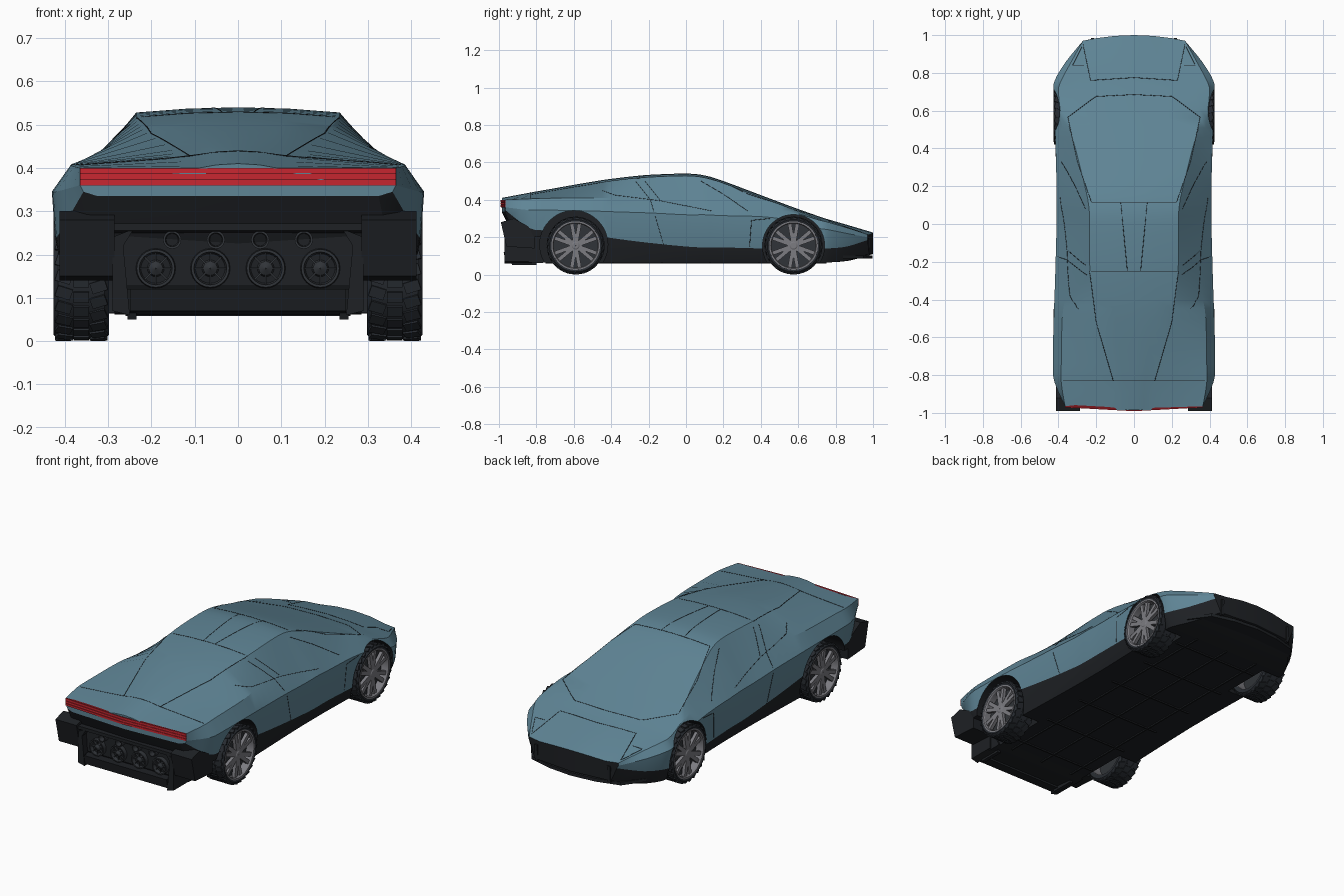
import bpy, bmesh
from math import sin, cos, pi, radians
from mathutils import Vector, Matrix

cube = bpy.data.objects.get("Cube")
if cube:
    bpy.data.objects.remove(cube)


def material(name, rgb):
    m = bpy.data.materials.new(name)
    m.use_nodes = True
    m.diffuse_color = (*rgb, 1)
    m.node_tree.nodes["Principled BSDF"].inputs["Base Color"].default_value = (*rgb, 1)
    return m


PAINT = material("blue grey paint", (0.115, 0.235, 0.305))
BLACK = material("black trim", (0.013, 0.015, 0.018))
RUBBER = material("tyre rubber", (0.02, 0.024, 0.03))
METAL = material("wheel metal", (0.2, 0.2, 0.22))
RED = material("tail light red", (0.58, 0.02, 0.03))
DARKRED = material("tail light dark red", (0.2, 0.008, 0.012))
VENT = material("vent grey", (0.03, 0.034, 0.04))


def finish(name, bm, *mats, angle=25):
    bmesh.ops.recalc_face_normals(bm, faces=bm.faces)
    me = bpy.data.meshes.new(name)
    bm.to_mesh(me)
    bm.free()
    for m in mats:
        me.materials.append(m)
    ob = bpy.data.objects.new(name, me)
    bpy.context.collection.objects.link(ob)
    if angle:
        smooth(ob, angle)
    return ob


def activate(ob):
    bpy.ops.object.select_all(action='DESELECT')
    ob.select_set(True)
    bpy.context.view_layer.objects.active = ob


def smooth(ob, angle):
    activate(ob)
    bpy.ops.object.shade_smooth_by_angle(angle=radians(angle))


def loft(bm, rings, closed=False):
    """Skin rings of points; returns vertex rings and faces by row."""
    vs = [[bm.verts.new(p) for p in r] for r in rings]
    n = len(vs[0])
    pairs = list(zip(vs, vs[1:])) + ([(vs[-1], vs[0])] if closed else [])
    faces = [(i, bm.faces.new((a[i], a[(i + 1) % n], b[(i + 1) % n], b[i])))
             for a, b in pairs for i in range(n)]
    return vs, faces


def prism(name, outline, axis, lo, hi, mat):
    """Extrude an outline along the axis; the outline uses the other two axes in order."""
    bm = bmesh.new()
    def place(p, d):
        q = list(p)
        q.insert("xyz".index(axis), d)
        return q
    (a, b), _ = loft(bm, [[place(p, d) for p in outline] for d in (lo, hi)])
    bm.faces.new(a)
    bm.faces.new(b)
    return finish(name, bm, mat, angle=0)


def box(bm, size, matrix):
    bmesh.ops.create_cube(bm, size=1, matrix=matrix @ Matrix.Diagonal((*size, 1)))


def lathe(bm, profile, centre, axis="x", steps=48):
    """Spin a closed (offset, radius) profile around an axis."""
    rings = []
    for k in range(steps):
        c, s = cos(2 * pi * k / steps), sin(2 * pi * k / steps)
        rings.append([Vector(centre) + Vector((o, r * c, r * s) if axis == "x" else (r * c, o, r * s))
                      for o, r in profile])
    loft(bm, rings, closed=True)


# Body stations: y, floor z, sill z, belt x z, shoulder x z, roof edge x, centre z
STATIONS = [
    (-.965, .335, .345, .365, .36, .365, .40, .10, .41),
    (-.84, .065, .25, .42, .345, .385, .405, .11, .437),
    (-.74, .065, .235, .43, .345, .385, .408, .14, .455),
    (-.5, .065, .21, .425, .34, .38, .41, .20, .497),
    (-.36, .065, .19, .42, .335, .36, .41, .225, .517),
    (-.2, .065, .17, .415, .33, .35, .405, .235, .533),
    (0, .065, .15, .41, .32, .345, .395, .235, .54),
    (.1, .065, .145, .41, .32, .35, .39, .24, .53),
    (.2, .065, .145, .41, .315, .355, .38, .26, .50),
    (.4, .065, .14, .415, .31, .365, .355, .31, .425),
    (.56, .065, .14, .42, .29, .385, .335, .35, .365),
    (.7, .065, .14, .425, .25, .40, .295, .32, .315),
    (.76, .065, .14, .42, .24, .385, .28, .29, .295),
    (.86, .075, .15, .36, .22, .33, .25, .25, .262),
    (.97, .11, .185, .27, .2, .27, .215, .2, .225),
]


def spline(rows, steps=3):
    """Smooth interpolation between the stations."""
    out = []
    for i in range(len(rows) - 1):
        p = [Vector(rows[min(max(i + k, 0), len(rows) - 1)]) for k in (-1, 0, 1, 2)]
        for t in (s / steps for s in range(steps)):
            out.append(p[1] + (p[2] - p[0]) * (t / 2)
                       + (p[0] * 2 - p[1] * 5 + p[2] * 4 - p[3]) * (t * t / 2)
                       + (p[1] * 3 - p[0] - p[2] * 3 + p[3]) * (t ** 3 / 2))
    return out + [Vector(rows[-1])]


def section(row):
    y, zb, zs, xw, zw, xh, zh, xr, zc = row
    zb = max(zb, .062)
    half = [(0, zb), (xw - .04, zb), (xw - .008, zs), (xw, zw), (xh, zh),
            (xr, zc - .012), (xr / 2, zc - .003), (0, zc)]
    bow = .03 * max(0, (y - .75) / .22) - .02 * max(0, (-.84 - y) / .125)
    pts = [(x, y + bow * (1 - (x / xw) ** 2), z) for x, z in half]
    return pts + [(-x, yy, z) for x, yy, z in reversed(pts[1:-1])]


bm = bmesh.new()
rings, faces = loft(bm, [section(r) for r in spline(STATIONS)])
for i, f in faces:
    f.material_index = 1 if 2 <= i < len(rings[0]) - 2 else 0
for ring, colour in ((rings[0], 1), (rings[-1], 0)):
    for part in (ring[:8], ring[7:] + ring[:1]):
        bm.faces.new(part).material_index = colour
body = finish("body_shell", bm, BLACK, PAINT, angle=0)


def cut(cutter):
    cutter.hide_render = True
    mod = body.modifiers.new("cut", 'BOOLEAN')
    mod.operation, mod.solver, mod.object = 'DIFFERENCE', 'EXACT', cutter
    activate(body)
    bpy.ops.object.modifier_apply(modifier=mod.name)
    bpy.data.objects.remove(cutter)


# Wheel arches, and the open space behind the rear wheels
for side in (1, -1):
    for y, z, r in ((-.6, .16, .182), (.575, .155, .166)):
        circle = [(y + r * cos(k * pi / 24), z + r * sin(k * pi / 24)) for k in range(48)]
        cut(prism("arch_cutter", circle, "x", side * .275, side * .6, BLACK))
    gap = [(-.95, -.1), (-.62, -.1), (-.62, .2), (-.95, .2)]
    cut(prism("gap_cutter", gap, "x", side * .285, side * .6, BLACK))
smooth(body, 22)


# Wheels: tyre with tread blocks, rim with paired spokes
def wheel(label, side, y):
    c = Vector((side * .362, y, .155))
    bm = bmesh.new()
    lathe(bm, [(-.06, .12), (-.064, .14), (-.054, .15), (.054, .15), (.064, .14), (.06, .126), (.04, .12)]
          if side > 0 else
          [(.06, .12), (.064, .14), (.054, .15), (-.054, .15), (-.064, .14), (-.06, .126), (-.04, .12)], c)
    for k in range(26):
        for row in (-1, 0, 1):
            turn = Matrix.Rotation(2 * pi * (k + row * .3) / 26, 4, 'X')
            tilt = Matrix.Rotation(radians(18 * row), 4, 'Z')
            box(bm, (.036, .026, .008), Matrix.Translation(c) @ turn @ Matrix.Translation((row * .04, 0, .15)) @ tilt)
    finish(label + "_tyre", bm, RUBBER, angle=30)
    bm = bmesh.new()
    lathe(bm, [(side * o, r) for o, r in ((-.06, .118), (.056, .118), (.062, .122), (.062, .13), (.054, .131), (-.06, .124))], c)
    lathe(bm, [(side * o, r) for o, r in ((.02, .001), (.02, .026), (.05, .026), (.056, .016), (.056, .001))], c, steps=24)
    for k in range(6):
        for off in (-10, 10):
            turn = Matrix.Rotation(radians(60 * k + off), 4, 'X')
            box(bm, (.018, .021, .104), Matrix.Translation(c) @ turn @ Matrix.Translation((side * .044, 0, .07)))
    finish(label + "_rim", bm, METAL, angle=30)
    bm = bmesh.new()
    lathe(bm, [(side * o, r) for o, r in ((0, .001), (0, .119), (.02, .119), (.02, .001))], c)
    finish(label + "_brake_disc", bm, VENT, angle=30)


for side, word in ((1, "left"), (-1, "right")):
    wheel("rear_" + word + "_wheel", side, -.59)
    wheel("front_" + word + "_wheel", side, .575)


# Tail light bar: stacked strips bent at the centre
def tail_strip(name, lo, hi, front, mat):
    edge = [(-.365, -.968), (0, -.988), (.365, -.968)]
    outline = [(x, y - front) for x, y in edge] + [(x, y + .012) for x, y in reversed(edge)]
    prism(name, outline, "z", lo, hi, mat)


tail_strip("tail_light_base", .36, .4, 0, DARKRED)
for k in range(3):
    tail_strip("tail_light_strip", .361 + k * .0135, .372 + k * .0135, .003, RED)

# Rear fascia, diffuser and bumper corners
prism("rear_fascia", [(-.95, .35), (-.91, .272), (-.83, .272), (-.83, .35)], "x", -.365, .365, PAINT)
prism("rear_diffuser", [(-.93, .272), (-.935, .13), (-.9, .07), (-.8, .062), (-.8, .272)], "x", -.27, .27, BLACK)
prism("bumper_top_bar", [(-.975, .272), (-.975, .255), (-.9, .245), (-.9, .272)], "x", -.3, .3, BLACK)
prism("bumper_lower_bar", [(-.975, .12), (-.965, .07), (-.9, .06), (-.9, .12)], "x", -.25, .25, BLACK)
for side, word in ((1, "left"), (-1, "right")):
    prism(word + "_bumper_corner", [(-.99, .28), (-.96, .15), (-.81, .14), (-.81, .24), (-.92, .3)],
          "x", side * .285, side * .412, BLACK)
    prism(word + "_bumper_strut", [(side * .24, .26), (side * .29, .24), (side * .29, .07), (side * .25, .06), (side * .265, .22)],
          "y", -.97, -.82, BLACK)
    prism(word + "_diffuser_fin", [(-.95, .12), (-.93, .05), (-.8, .05), (-.8, .12)], "x", side * .235, side * .255, BLACK)

# Round vents in the diffuser
for x in (-.19, -.064, .064, .19):
    bm = bmesh.new()
    lathe(bm, [(0, .034), (-.022, .038), (-.022, .044), (0, .046)], (x, -.932, .168), "y", 24)
    lathe(bm, [(0, .001), (0, .02), (-.012, .016), (-.02, .001)], (x, -.932, .168), "y", 24)
    lathe(bm, [(0, .014), (-.03, .016), (-.03, .021), (0, .021)], (x * .8, -.932, .234), "y", 20)
    for k in range(8):
        turn = Matrix.Translation((x, -.938, .168)) @ Matrix.Rotation(k * pi / 4, 4, 'Y')
        box(bm, (.004, .012, .022), turn @ Matrix.Translation((0, 0, .026)))
    finish("diffuser_vent", bm, VENT, angle=30)

# Front splitter and nose intake fins
splitter = [(-.35, .84), (-.27, .95), (-.14, .985), (0, .998), (.14, .985), (.27, .95), (.35, .84)]
prism("front_splitter", splitter, "z", .085, .102, BLACK)
for x in (-.22, .22):
    prism("intake_fin", [(.95, .19), (.985, .19), (.98, .1), (.95, .1)], "x", x - .008, x + .008, BLACK)

# Floor panel ribs
bm = bmesh.new()
for x in (-.2, 0, .2):
    box(bm, (.008, 1.5, .008), Matrix.Translation((x, 0, .062)))
for k in range(6):
    box(bm, (.52, .008, .008), Matrix.Translation((0, -.65 + k * .26, .062)))
finish("floor_ribs", bm, BLACK, angle=0)


# Panel gaps: fine lines laid on the shell
def gap_line(name, path, from_top):
    for side in (1, -1):
        pts = []
        for (a, b), (c, d) in zip(path, path[1:]):
            for t in (k / 8 for k in range(9)):
                u, v = a + (c - a) * t, b + (d - b) * t
                start, way = (((side * u, v, 1), (0, 0, -1)) if from_top else ((side, u, v), (-side, 0, 0)))
                hit, spot, _, _ = body.ray_cast(start, way)
                if hit:
                    pts.append(spot)
        if len(pts) < 2:
            continue
        cu = bpy.data.curves.new(name, 'CURVE')
        cu.dimensions, cu.bevel_depth, cu.bevel_resolution = '3D', .0014, 0
        sp = cu.splines.new('POLY')
        sp.points.add(len(pts) - 1)
        for p, q in zip(sp.points, pts):
            p.co = (*q, 1)
        cu.materials.append(BLACK)
        ob = bpy.data.objects.new(name, cu)
        bpy.context.collection.objects.link(ob)
        activate(ob)
        bpy.ops.object.convert(target='MESH')


gap_line("windscreen_gap", [(0, .685), (.2, .675), (.23, .655), (.35, .565), (.3, .33), (.225, .115), (0, .115)], True)
gap_line("roof_panel_gap", [(.07, .115), (.035, -.25)], True)
gap_line("engine_cover_gap", [(0, -.25), (.235, -.25), (.2, -.52), (.11, -.83)], True)
gap_line("tail_gap", [(0, -.83), (.375, -.83)], True)
gap_line("bonnet_gap", [(0, .775), (.23, .76), (.27, .95)], True)
gap_line("head_light_gap", [(.265, .84), (.325, .84), (.275, .94)], True)
gap_line("door_gap", [(.45, .3), (.35, .29), (.34, .15)], False)
gap_line("door_rear_gap", [(-.27, .5), (-.19, .4), (-.12, .16)], False)
gap_line("pillar_gap", [(-.22, .5), (-.14, .4)], False)
gap_line("window_gap", [(-.45, .45), (-.38, .425), (-.14, .395), (.14, .34)], False)
gap_line("window_front_gap", [(.08, .5), (.2, .43), (.33, .34)], False)
